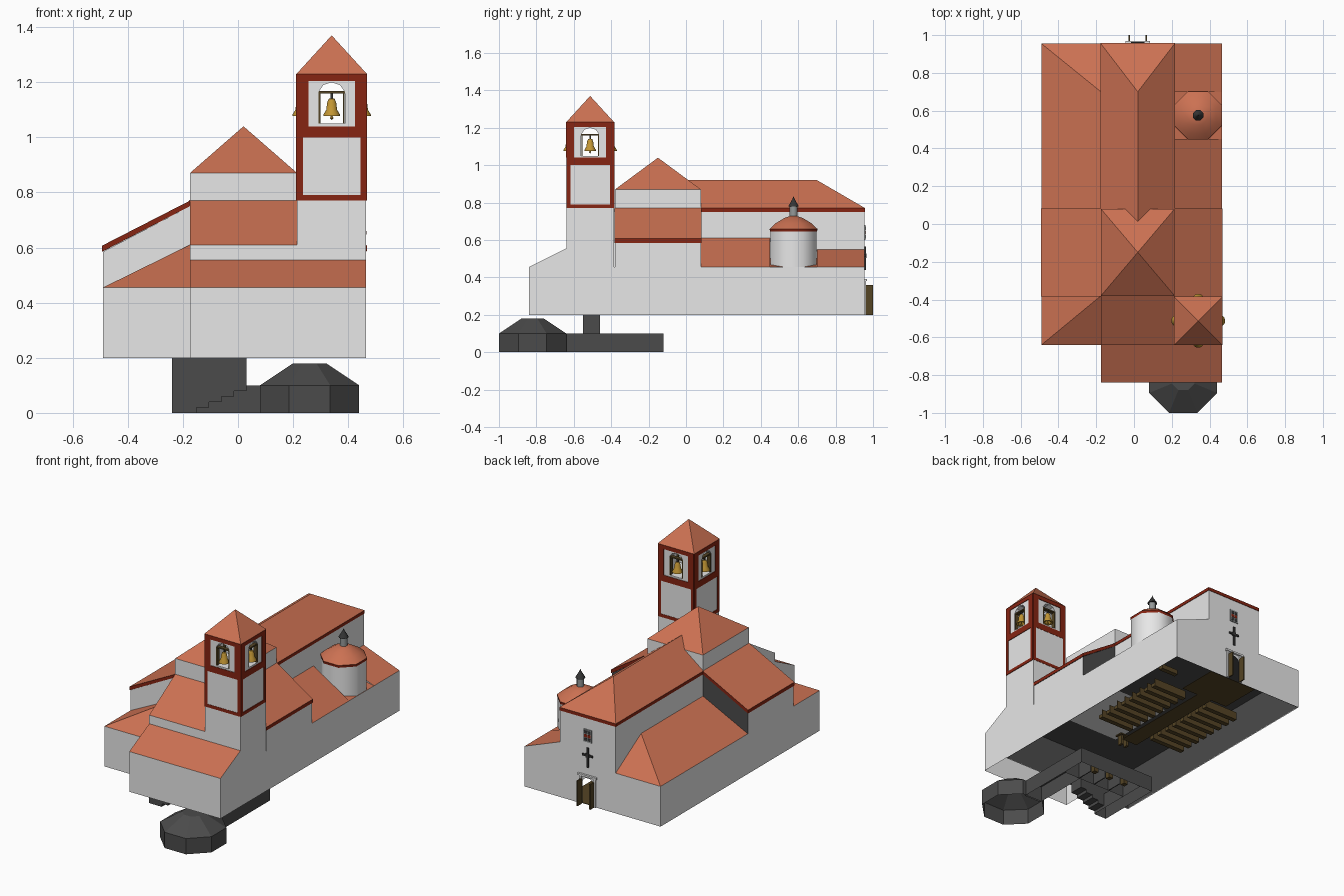
import bpy, bmesh, math
from mathutils import Matrix, Vector

if "Cube" in bpy.data.objects:
    bpy.data.objects.remove(bpy.data.objects["Cube"])


def mat(name, r, g, b):
    m = bpy.data.materials.new(name)
    m.diffuse_color = (r, g, b, 1)
    m.use_nodes = True
    m.node_tree.nodes["Principled BSDF"].inputs["Base Color"].default_value = m.diffuse_color
    return m


WALL = mat("white plaster", .8, .8, .8)
ROOF = mat("terracotta tile", .6, .165, .085)
TRIM = mat("dark red trim", .24, .018, .006)
DARK = mat("dark stone", .07, .07, .07)
WOOD = mat("dark wood", .09, .058, .018)
GOLD = mat("bell brass", .55, .31, .035)
IRON = mat("iron", .035, .035, .035)
SLATE = mat("lantern grey", .3, .32, .32)


def finish(name, bm, mats):
    me = bpy.data.meshes.new(name)
    bm.to_mesh(me)
    bm.free()
    ob = bpy.data.objects.new(name, me)
    bpy.context.collection.objects.link(ob)
    for m in mats:
        me.materials.append(m)
    return ob


def hull(name, pts, side=WALL, top=ROOF, bottom=DARK, drop=False, dark_back=False):
    """Convex block: sides, sloping top and underside get their own colour."""
    bm = bmesh.new()
    for p in pts:
        bm.verts.new(p)
    bmesh.ops.convex_hull(bm, input=bm.verts[:])
    bmesh.ops.dissolve_limit(bm, angle_limit=.01, verts=bm.verts[:], edges=bm.edges[:])
    bmesh.ops.recalc_face_normals(bm, faces=bm.faces[:])
    for f in bm.faces:
        f.normal_update()
        n = f.normal
        f.material_index = 1 if n.z > .1 else 2 if n.z < -.1 else 0
        if dark_back and n.y > .9:
            f.material_index = 2
    if drop:
        bmesh.ops.delete(bm, geom=[f for f in bm.faces if f.normal.z < -.9], context='FACES')
    return finish(name, bm, (side, top, bottom))


def box(name, x0, x1, y0, y1, z0, z1, m, drop=False):
    pts = [(x, y, z) for x in (x0, x1) for y in (y0, y1) for z in (z0, z1)]
    return hull(name, pts, m, m, m, drop)


def along_y(profile, y0, y1):
    return [(x, y, z) for x, z in profile for y in (y0, y1)]


def poly(name, pts, m):
    bm = bmesh.new()
    bm.faces.new([bm.verts.new(p) for p in pts])
    return finish(name, bm, (m,))


def lathe(name, profile, c, seg, m, smooth=40):
    bm = bmesh.new()
    vs = [bm.verts.new((r, 0, z)) for r, z in profile]
    es = [bm.edges.new(e) for e in zip(vs, vs[1:])]
    bmesh.ops.rotate(bm, verts=vs, cent=(0, 0, 0), matrix=Matrix.Rotation(math.pi / seg, 3, 'Z'))
    bmesh.ops.spin(bm, geom=vs + es, cent=(0, 0, 0), axis=(0, 0, 1), angle=math.tau, steps=seg)
    bmesh.ops.remove_doubles(bm, verts=bm.verts[:], dist=.0002)
    bmesh.ops.recalc_face_normals(bm, faces=bm.faces[:])
    ob = finish(name, bm, (m,))
    ob.location = (c[0], c[1], 0)
    if smooth:
        for o in bpy.context.selected_objects:
            o.select_set(False)
        ob.select_set(True)
        bpy.context.view_layer.objects.active = ob
        bpy.ops.object.shade_smooth_by_angle(angle=math.radians(smooth))
    return ob


L, R, NL, NR, MID = -.49, .465, -.175, .215, .02   # outer walls, nave walls, nave axis
B = .45                                           # ceiling level of the hall

# Lower walls, white outside and dark inside, with an arched doorway in the back
arch = [(MID + .042 * math.cos(a), .335 + .035 * math.sin(a))
        for a in [math.pi - i * math.pi / 8 for i in range(9)]]
for label, i, m in (("outer", 0, WALL), ("inner", .005, DARK)):
    x0, x1, y0, y1, t = L + i, R - i, -.64 + i, .955 - i, .455 - i
    for n, a, b in (("left", (x0, y0), (x0, y1)), ("right", (x1, y1), (x1, y0)), ("front", (x1, y0), (x0, y0))):
        poly(f"{label}_{n}_wall", [(*a, t), (*b, t), (*b, .2), (*a, .2)], m)
    outline = [(x0, .2), (MID - .042, .2)] + arch + [(MID + .042, .2), (x1, .2), (x1, t), (x0, t)]
    poly(f"{label}_back_wall", [(x, y1, z) for x, z in outline], m)

# Low front annex with a lean-to roof
hull("front_annex", [(x, y, z) for x in (NL, R) for y, z in
                     ((-.84, .2), (-.84, .455), (-.64, .2), (-.64, .555))], drop=True)

# Chancel with sloping roof, and the hipped corner beside it
hull("chancel", [(x, y, z) for x in (NL, NR) for y, z in
                 ((-.64, B), (-.64, .61), (-.38, B), (-.38, .77))])
hull("corner_chapel", [(x, y, B) for x in (L, NL) for y in (-.64, -.38)] +
     [(L, -.64, .455), (NL, -.64, .455), (L, -.38, .455), (NL, -.38, .61)])

# Transepts: wall block and roof slab with a red edge
for n, xo, xi in (("left", L, NL), ("right", R, NR)):
    hull(n + "_transept", along_y([(xo, B), (xi, B), (xi, .75), (xo, .585)], -.38, .08), dark_back=True)
    e = .003 if xo > 0 else -.003
    hull(n + "_transept_roof", along_y([(xo + e, .585), (xo + e, .607), (xi, .75), (xi, .77)], -.383, .083), side=TRIM)

# Crossing drum and pyramid roof
box("crossing_drum", NL, NR, -.38, .08, B, .87, WALL)
hull("crossing_roof", [(x, y, .87) for x in (NL, NR) for y in (-.38, .08)] + [(MID, -.15, 1.04)])

# Nave, red cornice and hipped roof
hull("nave", along_y([(NL, B), (NR, B), (NL, .76), (NR, .76)], .08, .955))
box("nave_cornice", NL - .003, NR + .003, .08, .958, .75, .77, TRIM)
hull("nave_roof", [(x, y, .77) for x in (NL - .003, NR + .003) for y in (.08, .958)] +
     [(MID, 0, .92), (MID, .70, .92)])

# Side aisles
hull("left_aisle", [(x, y, z) for x in (L, NL) for y in (.08, .955) for z in (B, .455)] +
     [(NL, .08, .61), (NL, .70, .61)])
for n, y0, y1, z in (("near", .08, .45, .61), ("chapel", .45, .70, .50), ("far", .70, .955, .55)):
    hull(n + "_right_aisle", along_y([(R, B), (R, .455), (NR, B), (NR, z)], y0, y1))

# Octagonal side turret with lantern
tc, k = (.339, .575), 1 / math.cos(math.pi / 8)
lathe("turret_body", [(.124 * k, .45), (.124 * k, .65)], tc, 8, WALL, 50)
lathe("turret_trim", [(.126 * k, .645), (.128 * k, .66), (0, .66)], tc, 8, TRIM, 50)
lathe("turret_roof", [(.127 * k, .66), (.095 * k, .69), (.05 * k, .717), (0, .735)], tc, 8, ROOF, 50)
lathe("lantern", [(.022, .71), (.022, .785), (0, .785)], tc, 8, SLATE, 50)
lathe("lantern_cap", [(0, .78), (.03, .78), (.018, .80), (.006, .82), (0, .835)], tc, 8, IRON)

# Bell tower
tx, ty, h = .34, -.5125, .125
box("tower_shaft", tx - h, tx + h, -.64, -.385, B, 1.04, WALL)
belfry = box("belfry", tx - h, tx + h, ty - h, ty + h, 1.04, 1.23, WALL)
hull("tower_roof", [(tx + sx * .128, ty + sy * .128, 1.23) for sx in (-1, 1) for sy in (-1, 1)] + [(tx, ty, 1.37)])
opening = [(-.048, 1.05), (.048, 1.05), (.048, 1.165), (.03, 1.19), (0, 1.2), (-.03, 1.19), (-.048, 1.165)]
bars = [(-h, h, .77, .79), (-h, h, 1.0, 1.04), (-h, h, 1.205, 1.23)]
for s in (-1, 1):
    bars += [tuple(sorted((s * .105, s * h))) + (.79, 1.0), tuple(sorted((s * .085, s * h))) + (1.04, 1.205)]
bell = [(0, 1.142), (.011, 1.14), (.017, 1.125), (.02, 1.10), (.031, 1.082), (.031, 1.077), (.02, 1.08), (0, 1.12)]
for i in range(4):
    turn = Matrix.Translation((tx, ty, 0)) @ Matrix.Rotation(i * math.pi / 2, 4, 'Z')
    if i < 2:
        cut = hull(f"belfry_cutter_{i}", along_y(opening, -.2, .2))
        cut.matrix_world = turn
        cut.hide_render = True
        cut.hide_set(True)
        b = belfry.modifiers.new("arch", 'BOOLEAN')
        b.operation, b.object, b.solver = 'DIFFERENCE', cut, 'EXACT'
    parts = [box("tower_trim", u0, u1, -h - .004, -h + .002, z0, z1, TRIM) for u0, u1, z0, z1 in bars]
    parts += [box("bell_post", s * .044 - .003, s * .044 + .003, -.125, -.10, 1.05, 1.165, WOOD) for s in (-1, 1)]
    parts += [box("bell_beam", -.048, .048, -.122, -.10, 1.16, 1.168, WOOD),
              box("bell_hanger", -.004, .004, -.115, -.107, 1.135, 1.165, IRON)]
    for p in parts:
        p.matrix_world = turn
    c = turn @ Vector((0, -.112, 0))
    lathe("bell", bell, c, 16, GOLD)
    lathe("clapper", [(0, 1.12), (.003, 1.12), (.003, 1.078), (.007, 1.07), (0, 1.063)], c, 8, GOLD)

# Back entrance: surround, open door leaves, cross and window
for s in (-1, 1):
    box("door_jamb", MID + s * .05 - .008, MID + s * .05 + .008, .955, .963, .2, .38, WALL)
    box("door_leaf", MID + s * .044 - .004, MID + s * .044 + .004, .957, 1.0, .2, .36, WOOD)
box("door_lintel", MID - .065, MID + .065, .955, .968, .38, .392, WALL)
box("cross_upright", MID - .006, MID + .006, .955, .963, .44, .565, IRON)
box("cross_arm", MID - .036, MID + .036, .955, .963, .51, .522, IRON)
box("cross_centre", MID - .012, MID + .012, .955, .964, .504, .528, IRON)
box("window_frame", MID - .03, MID + .03, .955, .960, .60, .68, SLATE)
for sx in (-1, 1):
    for j in range(3):
        x, z = MID + sx * .012, .617 + j * .023
        box("window_pane", x - .010, x + .010, .955, .962, z - .009, z + .009, TRIM if j == 1 else IRON)

# Hall furnishings seen from below
box("aisle_carpet", MID - .055, MID + .055, -.02, .95, .2, .203, WOOD)
box("entrance_floor", MID - .17, MID + .17, .68, .95, .2, .203, WOOD)
for s in (-1, 1):
    x = MID + s * .2
    for j in range(8):
        y = .08 + j * .07
        box("pew_seat", x - .12, x + .12, y, y + .025, .2, .222, WOOD)
        box("pew_back", x - .12, x + .12, y + .025, y + .031, .2, .25, WOOD)
    box("altar_leg", MID + s * .02 - .008, MID + s * .02 + .008, -.09, -.06, .2, .26, WOOD)
box("altar_top", MID - .04, MID + .04, -.1, -.05, .26, .268, WOOD)
box("side_bench", .32, .44, .76, .79, .2, .23, WOOD)

# Crypt: octagonal chamber, passages, cells and stair shaft, all open below
oc = (.26, -.82)
lathe("crypt_chamber", [(.18 * k, 0), (.18 * k, .1), (.06 * k, .18), (0, .18)], oc, 8, DARK, 0)
box("crypt_corridor", .19, .31, -.65, -.28, 0, .1, DARK, True)
box("crypt_hall", -.15, .31, -.28, -.12, 0, .1, DARK, True)
box("crypt_passage", -.24, -.15, -.55, -.12, 0, .1, DARK, True)
for j in range(3):
    x = -.035 + j * .115
    box("cell_wall", x - .003, x + .003, -.28, -.17, 0, .1, DARK)
    box("cell_table", x - .075, x - .045, -.22, -.19, .03, .08, WOOD)
box("stair_shaft", -.24, .03, -.55, -.46, .1, .2, DARK)
for j in range(4):
    box("stair_step", -.15 + j * .045, -.105 + j * .045, -.55, -.46, .02 + j * .02, .12, DARK)
